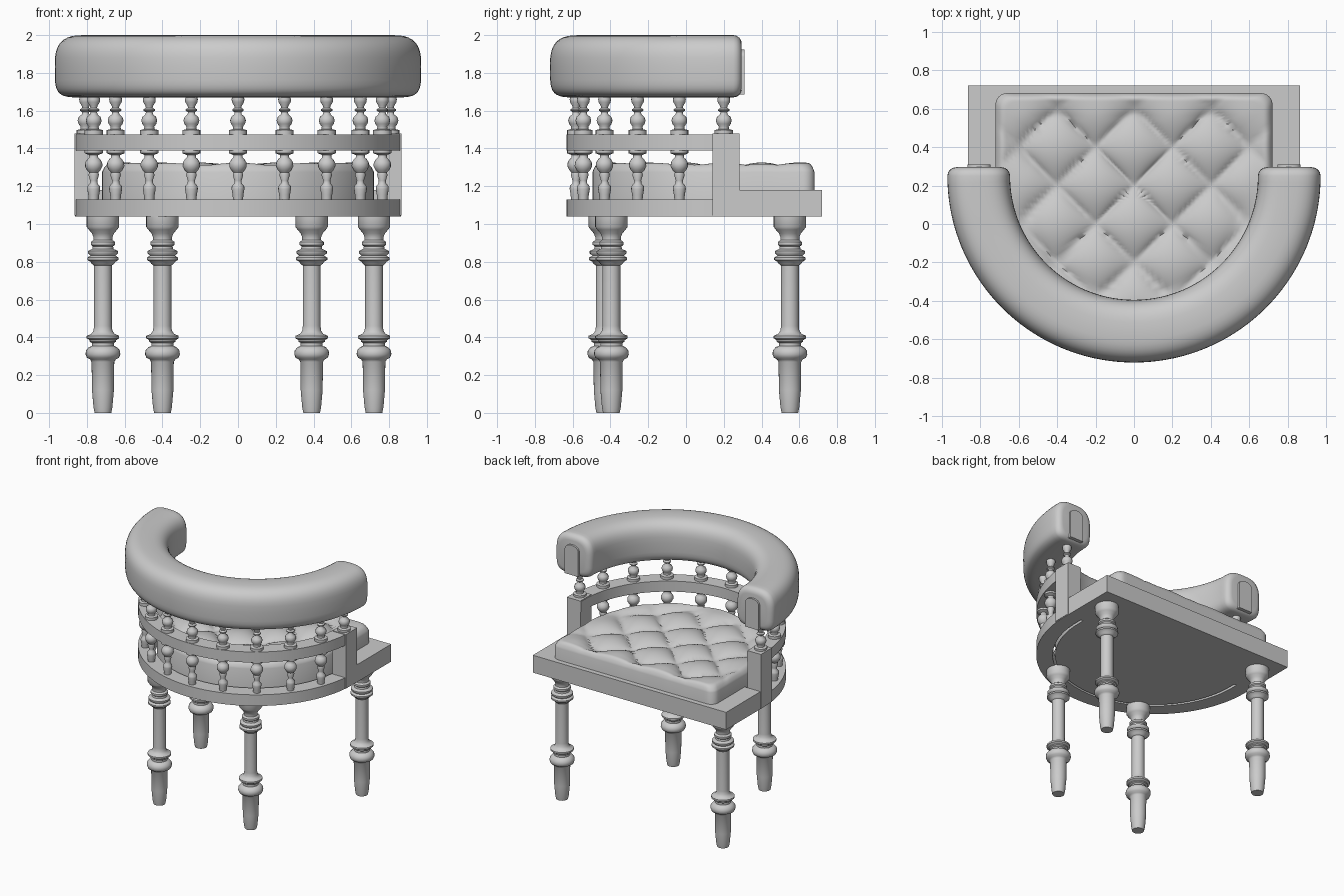
import bpy, bmesh, math
from math import sin, cos, pi
from mathutils import Vector

if "Cube" in bpy.data.objects:
    bpy.data.objects.remove(bpy.data.objects["Cube"])

CY = 0.225          # centre of the curved back


def finish(name, verts, faces, smooth=True, angle=40):
    me = bpy.data.meshes.new(name)
    me.from_pydata(verts, [], faces)
    bm = bmesh.new()
    bm.from_mesh(me)
    bmesh.ops.recalc_face_normals(bm, faces=bm.faces)
    bm.to_mesh(me)
    bm.free()
    ob = bpy.data.objects.new(name, me)
    bpy.context.collection.objects.link(ob)
    if smooth:
        bpy.ops.object.select_all(action='DESELECT')
        bpy.context.view_layer.objects.active = ob
        ob.select_set(True)
        bpy.ops.object.shade_smooth_by_angle(angle=math.radians(angle))
    return ob


def skin(name, rings, angle=40):
    """Bridge closed rings of equal length and cap both ends."""
    n = len(rings[0])
    verts = [p for r in rings for p in r]
    faces = []
    for k in range(len(rings) - 1):
        for i in range(n):
            j = (i + 1) % n
            faces.append((k*n + i, k*n + j, k*n + n + j, k*n + n + i))
    faces.append(tuple(range(n))[::-1])
    faces.append(tuple(range(len(verts) - n, len(verts))))
    return finish(name, verts, faces, True, angle)


def lathe(name, profile, x, y, n=24):
    rings = [[(x + r*cos(2*pi*i/n), y + r*sin(2*pi*i/n), z) for i in range(n)]
             for r, z in profile]
    return skin(name, rings, 50)


def box(name, x0, x1, y0, y1, z0, z1):
    r = [(x0, y0), (x1, y0), (x1, y1), (x0, y1)]
    return skin(name, [[(x, y, z) for x, y in r] for z in (z0, z1)], 30)


def u_path(radius, cy, y_end, n=64):
    """Plan path: straight stub, half circle round the front, straight stub."""
    pts = [(-radius, y_end, -1, 0)]
    for i in range(n + 1):
        a = pi + pi*i/n
        pts.append((radius*cos(a), cy + radius*sin(a), cos(a), sin(a)))
    pts.append((radius, y_end, 1, 0))
    return pts


def rail(name, z0, z1):
    rings = [[(x + nx*d, y + ny*d, z) for d, z in
              ((-.06, z0), (.06, z0), (.06, z1), (-.06, z1))]
             for x, y, nx, ny in u_path(0.802, CY + .005, 0.28)]
    return skin(name, rings)


# Curved rails, seat board and arm posts
rail("lower_rail", 1.04, 1.13)
rail("middle_rail", 1.39, 1.475)
box("seat_board", -.862, .862, .28, .72, 1.04, 1.18)
for s, side in ((-1, "left"), (1, "right")):
    xa, xb = sorted((s*.745, s*.865))
    box(side + "_arm_post", xa, xb, .14, .282, 1.045, 1.48)
    # arched end plate of the padded roll
    arch = [(xa, 1.685), (xb, 1.685)]
    arch += [((xa + xb)/2 + .06*cos(pi*i/12), 1.885 + .04*sin(pi*i/12)) for i in range(13)]
    skin(side + "_end_plate", [[(x, y, z) for x, z in arch] for y in (.27, .31)])

# Padded back roll: squarish section swept round the back, rounded at the ends
def section(scale):
    out = []
    for i in range(40):
        t = 2*pi*i/40
        e = 2/2.9 if sin(t) > 0 else 2/4.5
        d = math.copysign(abs(cos(t))**(2/2.9 if sin(t) > 0 else 2/4.5), cos(t))
        h = math.copysign(abs(sin(t))**e, sin(t))
        out.append(((.163 - scale)*d, 1.835 + (.165 - scale)*h))
    return out


path = u_path(0.807, .25, .25, 72)[1:-1]
caps = [(.25 + .045*sin(a), .045*(1 - cos(a))) for a in (pi/8, pi/4, 3*pi/8, pi/2)]
full = [(-.807, y, -1, 0, s) for y, s in caps[::-1]]
full += [p + (0,) for p in path]
full += [(.807, y, 1, 0, s) for y, s in caps]
skin("back_roll", [[(x + nx*d, y + ny*d, z) for d, z in section(s)]
                   for x, y, nx, ny, s in full], 60)

# Turned spindles in two tiers
UPPER = [(.048, 1.475), (.048, 1.497), (.028, 1.502), (.026, 1.515), (.037, 1.53),
         (.042, 1.548), (.036, 1.567), (.02, 1.58), (.018, 1.592), (.03, 1.6),
         (.03, 1.607), (.018, 1.615), (.02, 1.625), (.032, 1.645), (.034, 1.66), (.026, 1.69)]
LOWER = [(.026, 1.125), (.029, 1.155), (.034, 1.185), (.033, 1.2), (.02, 1.215),
         (.019, 1.23), (.028, 1.26), (.024, 1.272), (.036, 1.285), (.046, 1.305),
         (.045, 1.325), (.034, 1.343), (.024, 1.352), (.024, 1.365), (.048, 1.375), (.048, 1.395)]
for k in range(-5, 6):
    a = math.radians(17.8*k)
    x, y = .807*sin(a), CY - .807*cos(a)
    if abs(k) == 5:
        x, y = math.copysign(.807, k), .2
    else:
        lathe("lower_spindle", LOWER, x, y, 16)
    lathe("upper_spindle", UPPER, x, y, 16)

# Turned legs
LEG = [(.044, 0), (.05, .03), (.058, .12), (.06, .27), (.068, .283), (.085, .292), (.092, .31),
       (.09, .33), (.075, .348), (.058, .355), (.058, .37), (.07, .377), (.07, .385),
       (.086, .395), (.086, .408), (.062, .418), (.05, .435), (.047, .46), (.047, .78),
       (.06, .79), (.066, .8), (.083, .81), (.083, .822), (.066, .832), (.08, .845),
       (.08, .857), (.056, .868), (.054, .882), (.064, .89), (.064, .905), (.05, .915),
       (.05, .93), (.058, .95), (.075, .97), (.086, .985), (.086, 1.045)]
for name, x, y in (("back_leg", -.715, .55), ("back_leg", .72, .55),
                   ("front_leg", -.4, -.43), ("front_leg", .39, -.395)):
    lathe(name, LEG, x, y, 28)

# Buttoned seat cushion: U-shaped outline filled with rings, diamond tufting on top
def outline():
    pts = [(.72*cos(pi + pi*i/60), CY + .72*sin(pi + pi*i/60)) for i in range(61)]
    pts += [(.72, CY + .39*i/15) for i in range(1, 15)]
    pts += [(.66 + .06*cos(pi*i/12), .62 + .06*sin(pi*i/12)) for i in range(7)]
    pts += [(.66 - 1.32*i/50, .68) for i in range(1, 50)]
    pts += [(-.66 - .06*sin(pi*i/12), .62 + .06*cos(pi*i/12)) for i in range(7)]
    pts += [(-.72, .615 - .39*i/15) for i in range(1, 15)]
    return pts


def top_z(x, y, t):
    a = abs(sin(pi*(x + y - .2)/.4))
    b = abs(sin(pi*(x - y + .2)/.4))
    tuft = .068*(1 - (.02 + a*b)**.4)
    fade = min(1, max(0, (1 - t)/.22))
    return 1.325 - tuft*fade - .05*max(0, (t - .92)/.08)**3


mid = Vector((0, .12))
edge = [Vector(p) for p in outline()]
rings = [[(p.x, p.y, 1.04) for p in edge], [(p.x, p.y, 1.275) for p in edge]]
for t in (.992, .98, .965, .95, .935):
    rings.append([(*(mid + (p - mid)*t), top_z(*(mid + (p - mid)*t), t)) for p in edge])
for k in range(36, 0, -1):
    t = .92*k/36
    rings.append([(*(mid + (p - mid)*t), top_z(*(mid + (p - mid)*t), t)) for p in edge])
skin("seat_cushion", rings, 70)
